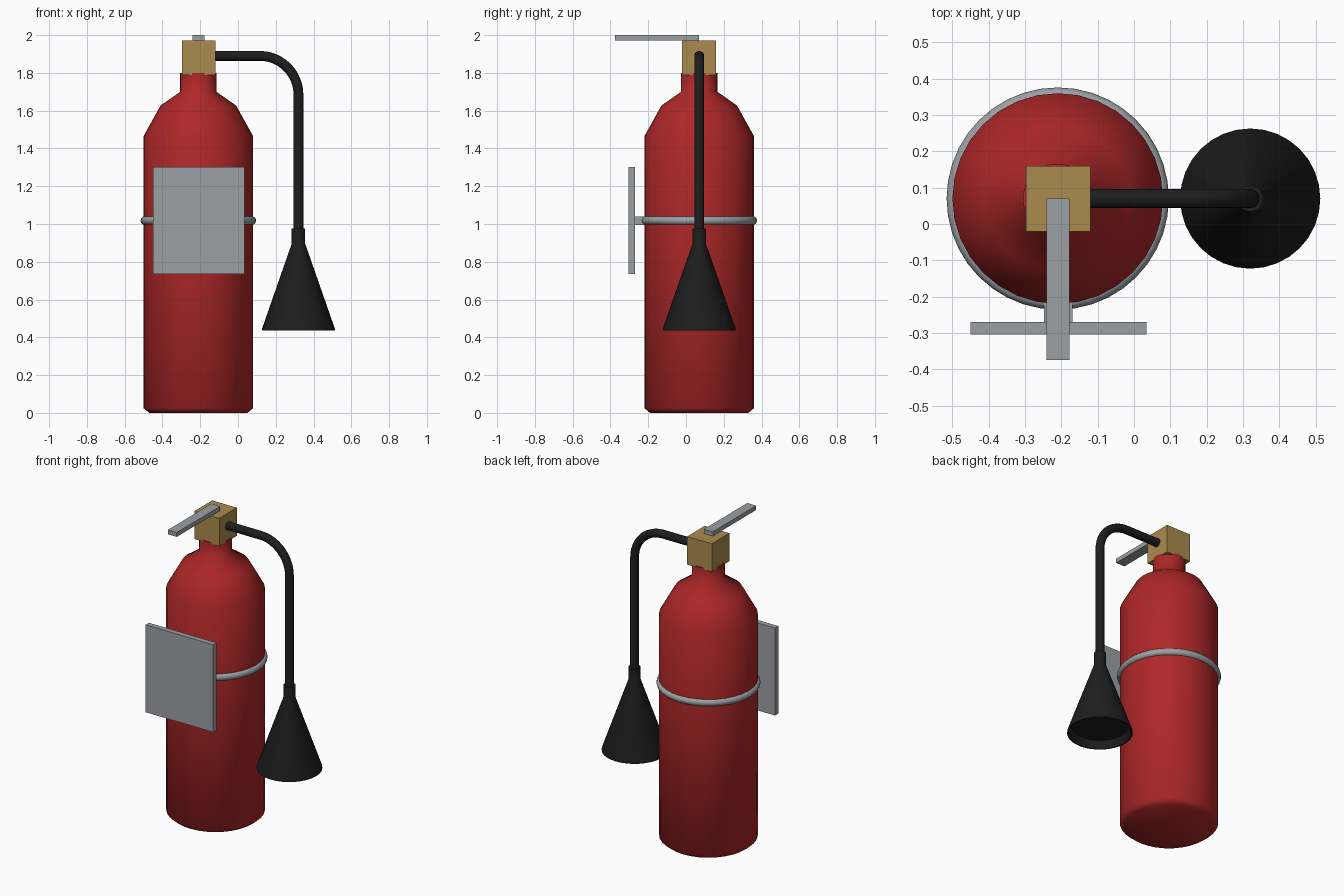
import bpy, bmesh, math
from mathutils import Vector

cube = bpy.data.objects.get("Cube")
if cube:
    bpy.data.objects.remove(cube, do_unlink=True)


def material(name, rgb):
    m = bpy.data.materials.new(name)
    m.use_nodes = True
    m.diffuse_color = (*rgb, 1)
    m.node_tree.nodes["Principled BSDF"].inputs["Base Color"].default_value = (*rgb, 1)
    return m


red = material("red paint", (0.42, 0.02, 0.021))
brass = material("brass", (0.4, 0.26, 0.075))
steel = material("grey steel", (0.33, 0.35, 0.37))
black = material("black rubber", (0.013, 0.013, 0.013))

AX, AY = -0.21, 0.07      # tank axis
HX = 0.32                 # horn axis


def add_object(name, bm, mat, smooth_angle=None):
    bmesh.ops.recalc_face_normals(bm, faces=bm.faces)
    mesh = bpy.data.meshes.new(name)
    bm.to_mesh(mesh)
    bm.free()
    mesh.materials.append(mat)
    ob = bpy.data.objects.new(name, mesh)
    bpy.context.collection.objects.link(ob)
    if smooth_angle:
        bpy.ops.object.select_all(action='DESELECT')
        ob.select_set(True)
        bpy.context.view_layer.objects.active = ob
        bpy.ops.object.shade_smooth_by_angle(angle=math.radians(smooth_angle))
    return ob


def box(name, lo, hi, mat):
    bm = bmesh.new()
    bmesh.ops.create_cube(bm, size=1)
    lo, hi = Vector(lo), Vector(hi)
    for v in bm.verts:
        v.co = (lo + hi) / 2 + v.co * (hi - lo)
    return add_object(name, bm, mat)


def loft(bm, rings, closed=False):
    """Join successive rings of verts; cap the ends unless closed."""
    n = len(rings[0])
    pairs = list(zip(rings, rings[1:]))
    if closed:
        pairs.append((rings[-1], rings[0]))
    for a, b in pairs:
        for i in range(n):
            j = (i + 1) % n
            bm.faces.new((a[i], a[j], b[j], b[i]))
    if not closed:
        bm.faces.new(rings[0])
        bm.faces.new(rings[-1])


def lathe(name, profile, x, y, mat, sides=32, angle=60, closed=False):
    bm = bmesh.new()
    turns = [math.tau * i / sides for i in range(sides)]
    rings = [[bm.verts.new((x + r * math.cos(t), y + r * math.sin(t), z)) for t in turns]
             for r, z in profile]
    loft(bm, rings, closed)
    return add_object(name, bm, mat, angle)


# Tank with chamfered foot, stepped shoulder and neck
lathe("tank", [(0.26, 0), (0.29, 0.025), (0.29, 1.465), (0.2, 1.627),
               (0.096, 1.7), (0.096, 1.8)], AX, AY, red)

# Valve block and lever
box("valve_block", (-0.297, -0.02, 1.79), (-0.12, 0.16, 1.972), brass)
box("lever", (-0.241, -0.375, 1.972), (-0.177, 0.07, 2.0), steel)

# Round strap, bracket arm and mounting plate
strap = [(0.283 + 0.023 * math.cos(a), 1.018 + 0.023 * math.sin(a))
         for a in (math.tau * i / 12 for i in range(12))]
lathe("strap", strap, AX, AY, steel, sides=40, closed=True)
box("bracket_arm", (-0.248, -0.28, 0.995), (-0.17, -0.2, 1.041), steel)
box("mounting_plate", (-0.45, -0.304, 0.735), (0.035, -0.27, 1.302), steel)

# Hose: straight out of the valve, quarter bend, straight down
bend, top = 0.205, 1.89
path = [(-0.14, top, 0)]
for i in range(13):
    a = math.pi / 2 * i / 12
    path.append((HX - bend + bend * math.sin(a), top - bend + bend * math.cos(a), a))
path.append((HX, 0.93, math.pi / 2))
bm = bmesh.new()
rings = []
for x, z, a in path:
    ring = []
    for k in range(16):
        t = math.tau * k / 16
        out, side = 0.026 * math.cos(t), 0.026 * math.sin(t)
        ring.append(bm.verts.new((x + out * math.sin(a), AY + side, z + out * math.cos(a))))
    rings.append(ring)
loft(bm, rings)
add_object("hose", bm, black, 50)

# Discharge horn with collar and a shallow recessed mouth
lathe("horn", [(0.165, 0.48), (0.185, 0.435), (0.193, 0.435), (0.193, 0.445),
               (0.036, 0.895), (0.036, 0.975)], HX, AY, black)
